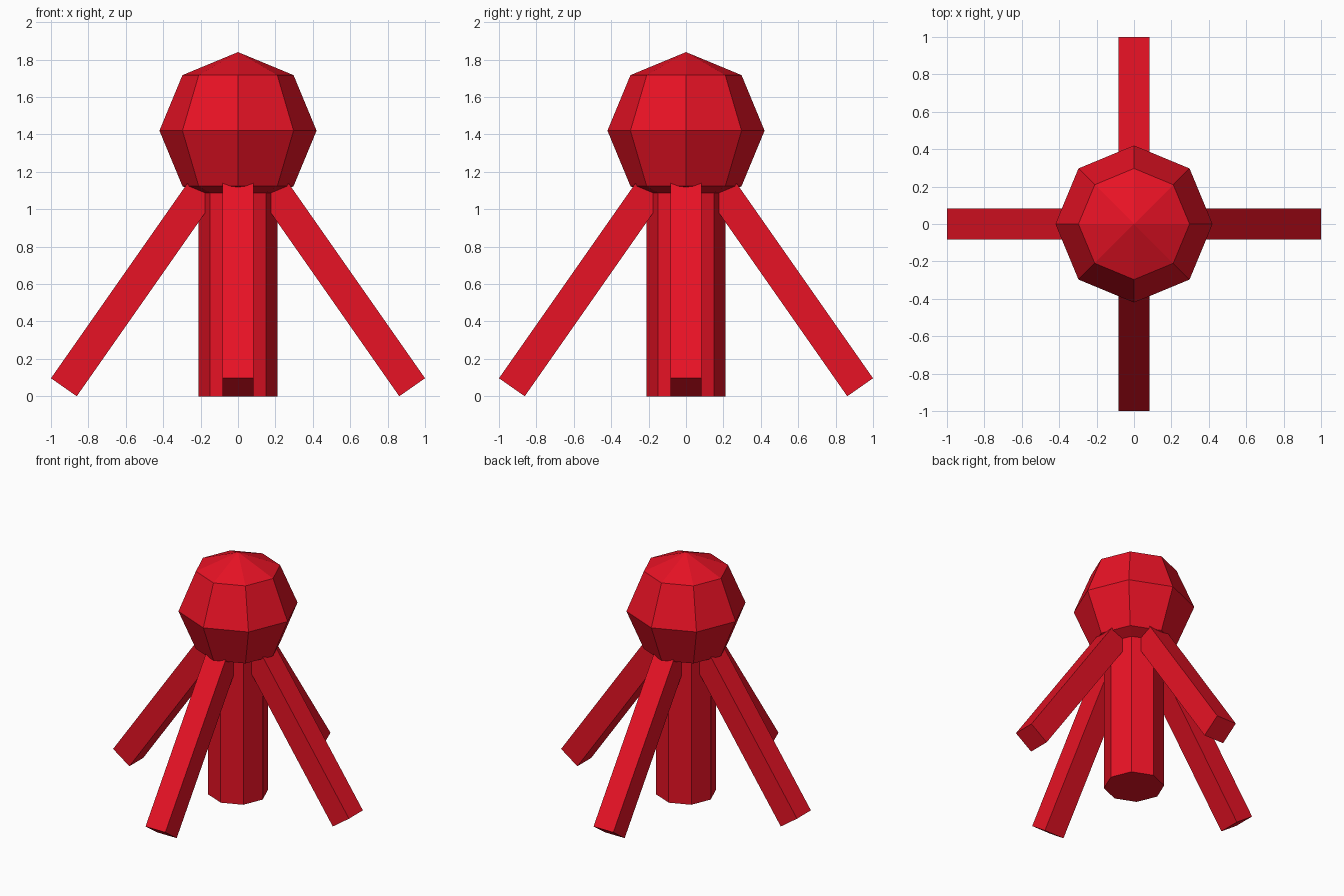
import bpy
from math import radians, sin, cos
from mathutils import Matrix, Vector

if "Cube" in bpy.data.objects:
    bpy.data.objects.remove(bpy.data.objects["Cube"])

red = bpy.data.materials.new("red")
red.diffuse_color = (0.8, 0.006, 0.018, 1)
red.use_nodes = True
red.node_tree.nodes["Principled BSDF"].inputs["Base Color"].default_value = red.diffuse_color


def finish(name):
    obj = bpy.context.object
    obj.name = name
    obj.data.materials.append(red)
    return obj


# Faceted head
bpy.ops.mesh.primitive_uv_sphere_add(segments=8, ring_count=4, radius=0.42, location=(0, 0, 1.42))
finish("head")

# Octagonal trunk, sunk into the head
TRUNK_H = 1.2
bpy.ops.mesh.primitive_cylinder_add(vertices=8, radius=0.21, depth=TRUNK_H, location=(0, 0, TRUNK_H / 2))
finish("trunk")

# Four square legs leaning inwards into the head
W, LENGTH, LEAN = 0.168, 1.4, radians(35)
foot_x = 1 - W / 2 * cos(LEAN)
foot_z = W / 2 * sin(LEAN)
centre = Vector((foot_x - LENGTH / 2 * sin(LEAN), 0, foot_z + LENGTH / 2 * cos(LEAN)))
for i, side in enumerate(("right", "back", "left", "front")):
    bpy.ops.mesh.primitive_cube_add(size=1)
    leg = finish(side + "_leg")
    leg.data.transform(
        Matrix.Rotation(radians(90 * i), 4, 'Z')
        @ Matrix.Translation(centre)
        @ Matrix.Rotation(-LEAN, 4, 'Y')
        @ Matrix.Diagonal((W, W, LENGTH, 1)))
